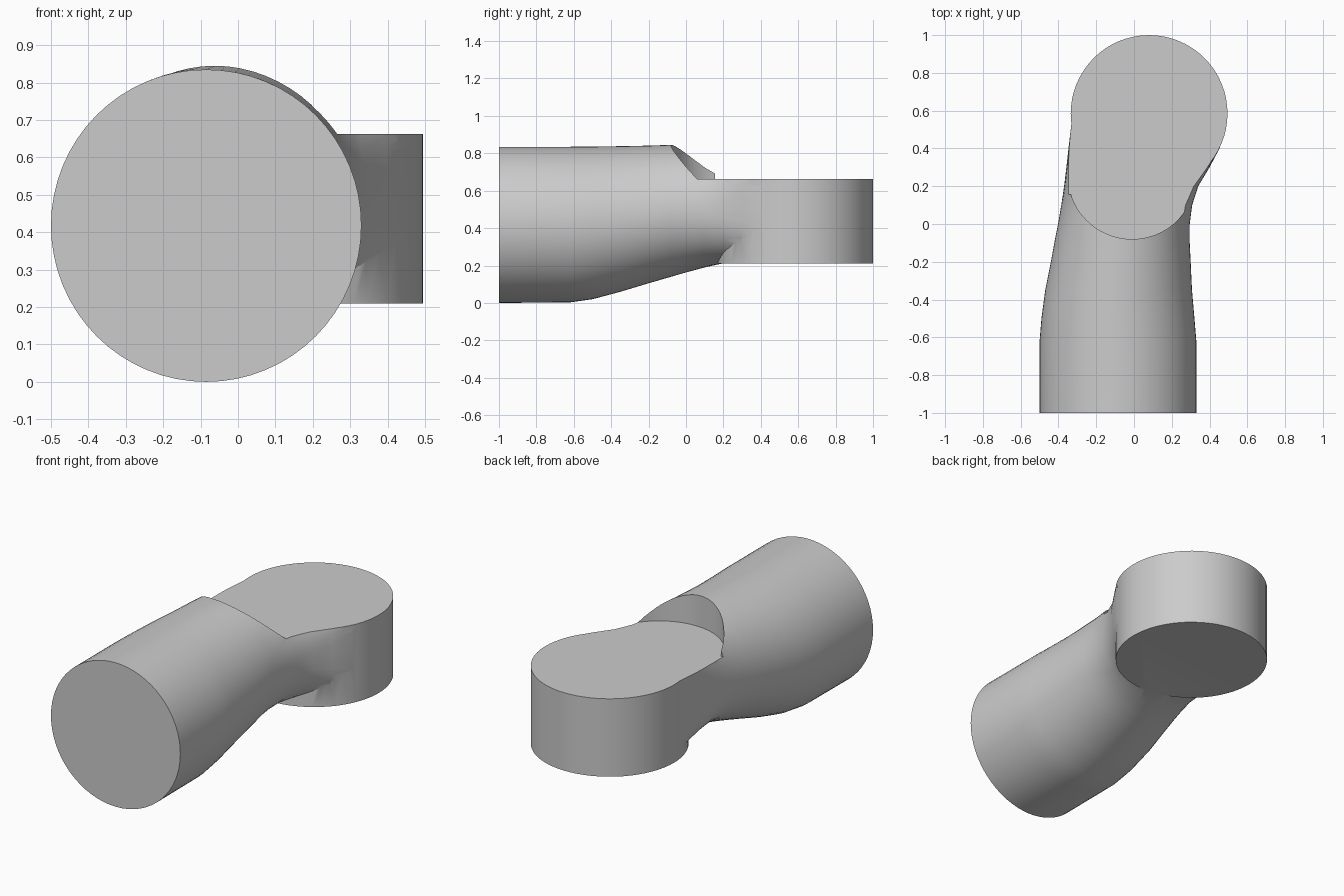
import bpy, bmesh, math

if "Cube" in bpy.data.objects:
    bpy.data.objects.remove(bpy.data.objects["Cube"])

N = 64


def make_object(name, bm):
    bmesh.ops.recalc_face_normals(bm, faces=bm.faces)
    mesh = bpy.data.meshes.new(name)
    bm.to_mesh(mesh)
    bm.free()
    ob = bpy.data.objects.new(name, mesh)
    bpy.context.collection.objects.link(ob)
    return ob


def prism(name, outline, z0, z1):
    bm = bmesh.new()
    low = [bm.verts.new((x, y, z0)) for x, y in outline]
    high = [bm.verts.new((x, y, z1)) for x, y in outline]
    n = len(outline)
    for i in range(n):
        j = (i + 1) % n
        bm.faces.new((low[i], low[j], high[j], high[i]))
    bm.faces.new(low[::-1])
    bm.faces.new(high)
    return make_object(name, bm)


def spow(v, e):
    return math.copysign(abs(v) ** (2 / e), v)


def loft(name, sections):
    bm = bmesh.new()
    rings = []
    for y, xl, xr, zb, zt, zc, e in sections:
        ring = []
        for i in range(N):
            a = 2 * math.pi * i / N
            s = spow(math.sin(a), e)
            x = (xl + xr) / 2 + (xr - xl) / 2 * spow(math.cos(a), e)
            z = zc + s * (zt - zc if s > 0 else zc - zb)
            ring.append(bm.verts.new((x, y, z)))
        rings.append(ring)
    for r0, r1 in zip(rings, rings[1:]):
        for i in range(N):
            j = (i + 1) % N
            bm.faces.new((r0[i], r0[j], r1[j], r1[i]))
    bm.faces.new(rings[0])
    bm.faces.new(rings[-1][::-1])
    return make_object(name, bm)


def boolean(target, tool, operation):
    tool.hide_render = True
    mod = target.modifiers.new(operation.title(), 'BOOLEAN')
    mod.operation = operation
    mod.solver = 'EXACT'
    mod.object = tool
    bpy.context.view_layer.objects.active = target
    bpy.ops.object.modifier_apply(modifier=mod.name)
    bpy.data.objects.remove(tool, do_unlink=True)


# Horizontal tube that bends and narrows into the round end
# y, left, right, bottom, top, mid height, squareness
tube = loft("pipe_elbow", [
    (-1.00, -0.50, 0.33, 0.000, 0.835, 0.418, 2.0),
    (-0.62, -0.50, 0.33, 0.003, 0.835, 0.418, 2.0),
    (-0.50, -0.49, 0.32, 0.020, 0.836, 0.425, 2.0),
    (-0.35, -0.47, 0.307, 0.060, 0.838, 0.44, 2.0),
    (-0.20, -0.44, 0.30, 0.105, 0.841, 0.46, 2.0),
    (-0.08, -0.418, 0.294, 0.14, 0.845, 0.48, 2.0),
    (0.00, -0.402, 0.295, 0.163, 0.845, 0.49, 2.05),
    (0.10, -0.385, 0.308, 0.19, 0.84, 0.50, 2.15),
    (0.20, -0.37, 0.34, 0.212, 0.84, 0.50, 2.5),
    (0.30, -0.358, 0.40, 0.215, 0.84, 0.50, 3.2),
    (0.40, -0.347, 0.453, 0.215, 0.84, 0.50, 4.5),
    (0.50, -0.335, 0.482, 0.215, 0.84, 0.50, 7.0),
    (0.58, -0.325, 0.485, 0.215, 0.84, 0.50, 8.0),
])

# Upright round end
circle = [(0.08 + 0.415 * math.cos(2 * math.pi * i / N),
           0.585 + 0.415 * math.sin(2 * math.pi * i / N)) for i in range(N)]
boolean(tube, prism("round_end", circle, 0.21, 0.9), 'UNION')

# Flat top recess with a curved front wall
a0 = math.radians(198)
a1 = math.radians(342)
outline = [(-0.01 + 0.34 * math.cos(a0 + (a1 - a0) * i / 32),
            0.26 + 0.34 * math.sin(a0 + (a1 - a0) * i / 32)) for i in range(33)]
outline += [(0.7, 0.155), (0.7, 1.2), (-0.7, 1.2), (-0.7, 0.155)]
boolean(tube, prism("recess_cutter", outline, 0.662, 1.2), 'DIFFERENCE')

# Smooth shading with crisp edges
bpy.ops.object.select_all(action='DESELECT')
tube.select_set(True)
bpy.context.view_layer.objects.active = tube
bpy.ops.object.shade_smooth_by_angle(angle=math.radians(30))
